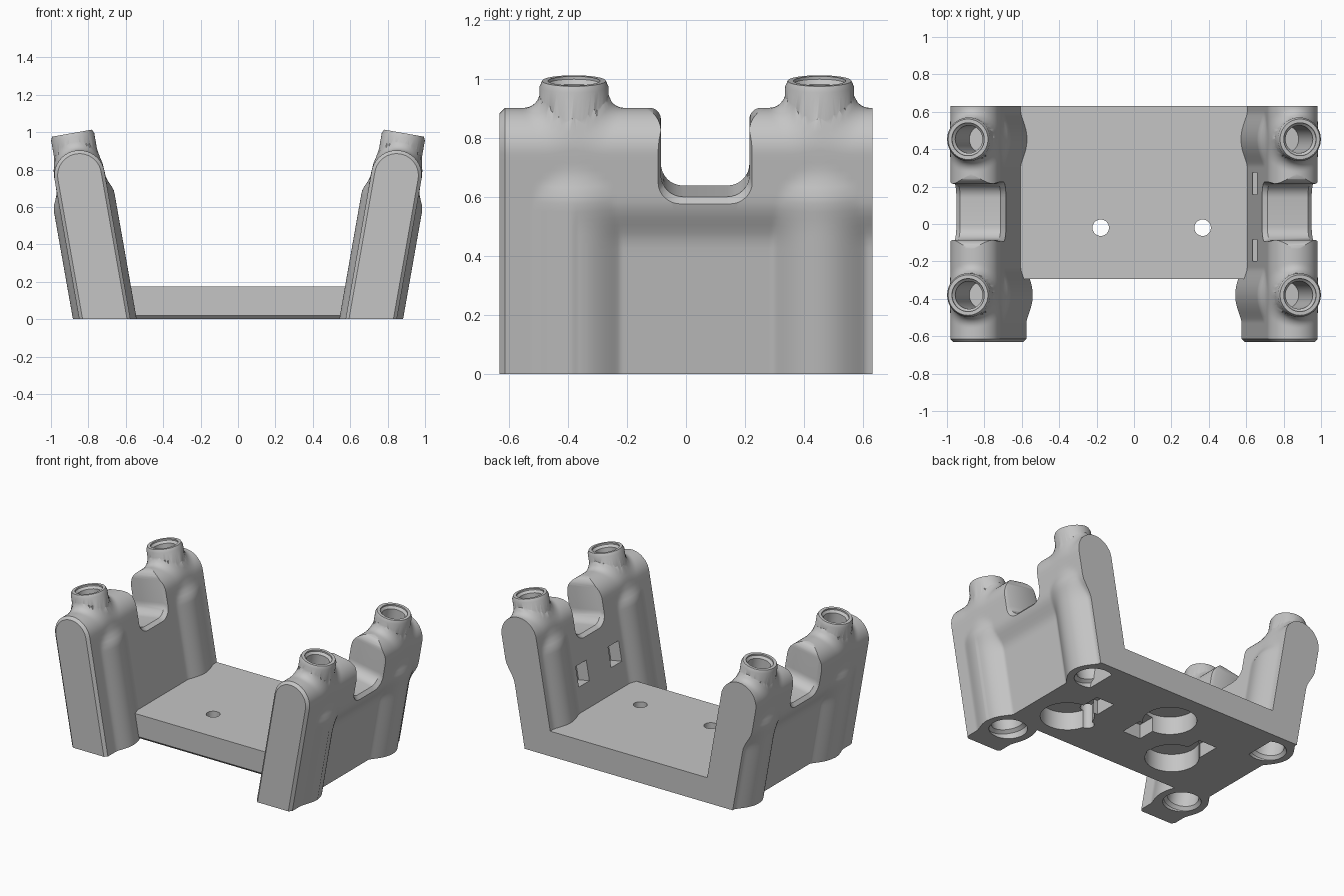
import bpy, bmesh, math

cube = bpy.data.objects.get("Cube")
if cube:
    bpy.data.objects.remove(cube, do_unlink=True)

grey = bpy.data.materials.new("plain grey")
grey.use_nodes = True
grey.diffuse_color = (0.56, 0.56, 0.56, 1)
grey.node_tree.nodes["Principled BSDF"].inputs["Base Color"].default_value = (0.56, 0.56, 0.56, 1)

LEAN = math.radians(10)
FOOT = 0.712             # distance of the leaning wall axis from the middle at the floor
FRONT, BACK = -0.632, 0.632
POSTS = (-0.38, 0.453)
HALF = 0.135             # half thickness of the upper wall
CREST = 0.78             # height where the rounded top starts


def leaning(side):
    """Map wall coordinates (outward, y, along the axis) to the world."""
    def place(u, y, h):
        x = FOOT + u * math.cos(LEAN) + h * math.sin(LEAN)
        return side * x, y, h * math.cos(LEAN) - u * math.sin(LEAN)
    return place


def upright(x, y, z):
    return x, y, z


def loft(name, rings, place=upright, trim=False):
    """Skin equal rings of points and cap both ends; trim cuts it flat at the floor."""
    bm = bmesh.new()
    rows = [[bm.verts.new(place(*p)) for p in ring] for ring in rings]
    n = len(rows[0])
    for a, b in zip(rows, rows[1:]):
        for i in range(n):
            j = (i + 1) % n
            bm.faces.new((a[i], a[j], b[j], b[i]))
    bm.faces.new(rows[0])
    bm.faces.new(rows[-1])
    if trim:
        bmesh.ops.bisect_plane(bm, geom=bm.verts[:] + bm.edges[:] + bm.faces[:],
                               plane_co=(0, 0, 0), plane_no=(0, 0, 1), clear_inner=True)
        bmesh.ops.holes_fill(bm, edges=[e for e in bm.edges if e.is_boundary], sides=0)
    bmesh.ops.recalc_face_normals(bm, faces=bm.faces)
    mesh = bpy.data.meshes.new(name)
    bm.to_mesh(mesh)
    bm.free()
    mesh.materials.append(grey)
    ob = bpy.data.objects.new(name, mesh)
    bpy.context.collection.objects.link(ob)
    return ob


def lathe(name, profile, x, y, place=upright, sides=48):
    angles = [2 * math.pi * i / sides for i in range(sides)]
    return loft(name, [[(x + r * math.cos(t), y + r * math.sin(t), h) for t in angles]
                       for r, h in profile], place)


def box(name, xs, ys, zs, place=upright):
    return loft(name, [[(xs[0], ys[0], z), (xs[1], ys[0], z), (xs[1], ys[1], z), (xs[0], ys[1], z)]
                       for z in zs], place)


def combine(ob, tool, operation="DIFFERENCE"):
    """Apply a boolean and discard the tool object."""
    tool.hide_render = True
    mod = ob.modifiers.new("boolean", "BOOLEAN")
    mod.operation, mod.solver, mod.object = operation, "EXACT", tool
    bpy.context.view_layer.objects.active = ob
    bpy.ops.object.modifier_apply(modifier=mod.name)
    bpy.data.objects.remove(tool, do_unlink=True)


def ramp(a, b, v):
    t = min(1, max(0, (v - a) / (b - a)))
    return t * t * (3 - 2 * t)


def blend_max(a, b, k=0.06):
    return max(a, b) + max(k - abs(a - b), 0) ** 2 / (4 * k)


def thickness(y, h, outer):
    """Half thickness of the wall, swelling into round posts low down."""
    base = HALF
    if outer and y > POSTS[0]:
        base = 0.09 + (HALF - 0.09) * ramp(0.46, 0.62, h)
    start = 0.62 if outer else 0.66
    r = 0.164 - 0.09 * ramp(start, start + 0.14, h)
    for yc in POSTS:
        d = abs(y - yc)
        if d < r:
            base = blend_max(base, math.sqrt(r * r - d * d))
    return base


def fillet(u, y):
    """Extra height where the crest sweeps up into a boss."""
    d = min(math.hypot(u, y - yc) for yc in POSTS)
    if d < 0.117:
        return 0.055 * (d / 0.117) ** 2
    return 0.055 - math.sqrt(0.055 ** 2 - (0.172 - d) ** 2) if d < 0.172 else 0


def wall_section(y, inset=0):
    steps = [-0.1 + (CREST + 0.1) * i / 32 for i in range(32)]
    ring = [(thickness(y, h, True) - inset, y, h) for h in steps]
    for i in range(25):
        t = math.pi * i / 24
        u = (HALF - inset) * math.cos(t)
        ring.append((u, y, CREST + (HALF - inset) * math.sin(t) + fillet(u, y)))
    return ring + [(inset - thickness(y, h, False), y, h) for h in reversed(steps)]


def notch_outline():
    """A U with rounded floor corners and a flared mouth."""
    pts = []
    for i in range(9):
        t = math.pi / 2 * i / 8
        pts.append((0.075 + 0.075 * math.sin(t), 0.705 - 0.075 * math.cos(t)))
    for i in range(9):
        t = math.pi / 2 * i / 8
        pts.append((0.21 - 0.06 * math.cos(t), 0.857 + 0.06 * math.sin(t)))
    pts.append((0.21, 1.1))
    return pts + [(-y, h) for y, h in reversed(pts)]


def notch(place):
    rings = []
    for u, grow in ((-0.22, 0.03), (-0.145, 0.03), (-0.11, 0), (0.11, 0), (0.145, 0.03), (0.22, 0.03)):
        rings.append([(u, 0.065 + y * (1 + 3 * grow), h - grow) for y, h in notch_outline()])
    return loft("notch_cutter", rings, place)


def finish(ob):
    bpy.ops.object.select_all(action="DESELECT")
    ob.select_set(True)
    bpy.context.view_layer.objects.active = ob
    bpy.ops.object.shade_smooth_by_angle(angle=math.radians(35))


def pockets():
    """Round recesses under the plate, each with a square side extension."""
    for x, y, ex, ey in ((0.53, -0.02, 0.47, 0.2), (-0.31, 0.0, -0.37, 0.2), (0.0, 0.35, 0.07, 0.14)):
        yield lathe("pocket_cutter", [(0.17, -0.1), (0.17, 0.125)], x, y)
        yield box("pocket_side_cutter", (ex - 0.07, ex + 0.07), (ey - 0.08, ey + 0.08), (-0.12, 0.1))


# Leaning side walls with posts, bosses, bores and saddle notches
for side, name in ((1, "left_wall"), (-1, "right_wall")):
    place = leaning(side)
    count = 124
    start = FRONT + 0.018
    sections = [wall_section(FRONT, 0.018)]
    sections += [wall_section(start + (BACK - start) * i / count) for i in range(count + 1)]
    wall = loft(name, sections, place, trim=True)
    for yc in POSTS:
        boss = [(0.117, 0.75), (0.117, 0.99), (0.108, 1.01)]
        combine(wall, lathe("boss", boss, 0, yc, place), "UNION")
    for yc in POSTS:
        bore = [(0.074, 0.55), (0.074, 0.985), (0.088, 1.0), (0.088, 1.1)]
        socket = [(0.12, -0.15), (0.12, 0.02), (0.1, 0.04), (0.1, 0.4)]
        combine(wall, lathe("bore_cutter", bore, 0, yc, place))
        combine(wall, lathe("socket_cutter", socket, 0, yc, place))
    combine(wall, notch(place))
    if side == 1:
        # Small blind slots on the inner face, and the pocket that reaches under this wall
        for yc in (0.217, -0.14):
            combine(wall, box("slot_cutter", (-0.2, -0.05), (yc - 0.058, yc + 0.058), (0.32, 0.46), place))
        for tool in pockets():
            combine(wall, tool)
    finish(wall)

# Floor plate with a bevelled lower front edge
outline = ((-0.295, 0.175), (-0.295, 0.02), (-0.275, 0), (BACK, 0), (BACK, 0.175))
plate = loft("floor_plate", [[(x, y, z) for y, z in outline] for x in (-0.65, 0.65)])
for tool in pockets():
    combine(plate, tool)
for x in (-0.178, 0.367):
    combine(plate, lathe("hole_cutter", [(0.044, -0.1), (0.044, 0.3)], x, -0.02))
finish(plate)
